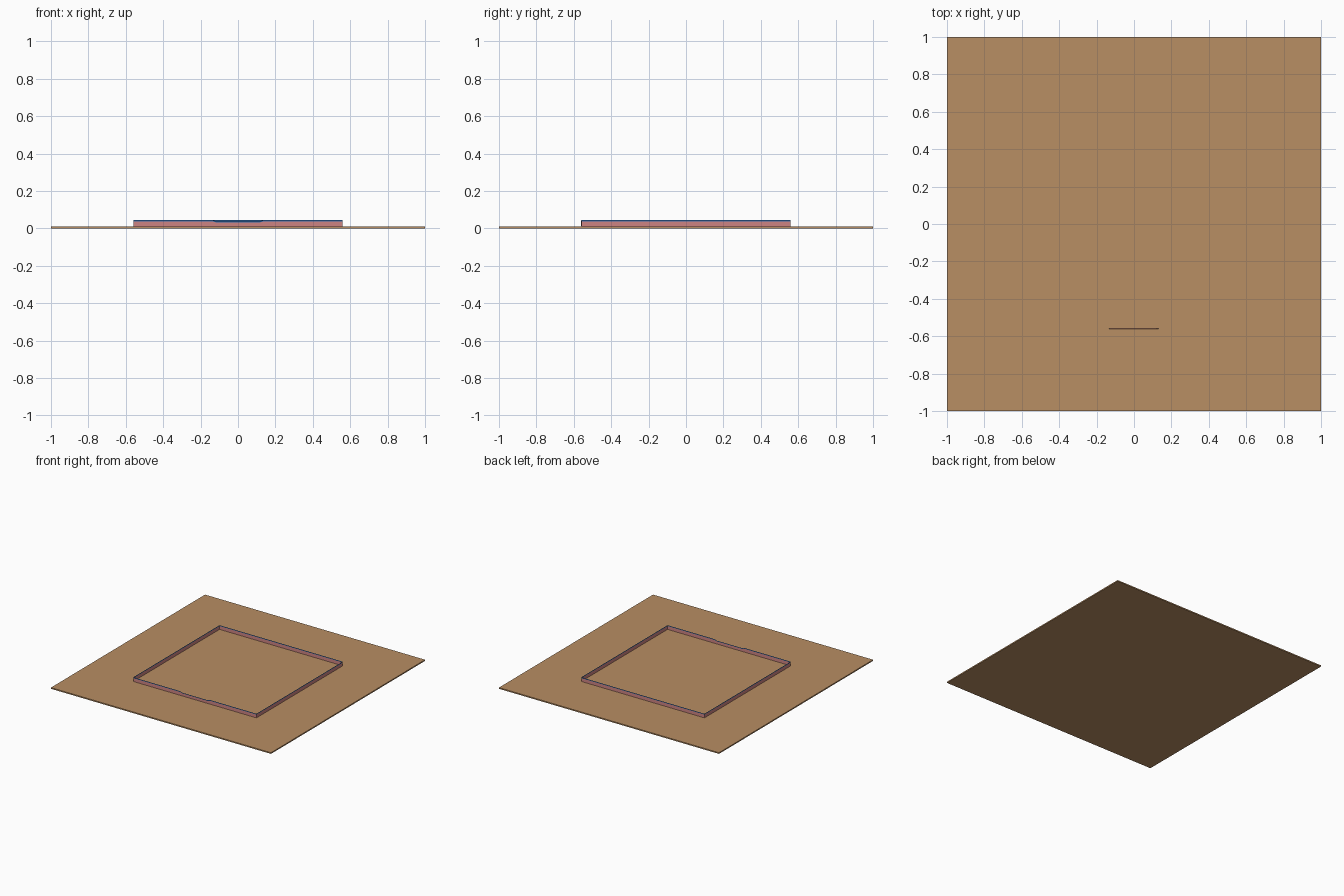
import bpy, math

if "Cube" in bpy.data.objects:
    bpy.data.objects.remove(bpy.data.objects["Cube"])

def mat(name, rgb):
    m = bpy.data.materials.new(name)
    lin = [((c / 255 + 0.055) / 1.055) ** 2.4 for c in rgb]
    m.diffuse_color = (*lin, 1)
    m.use_nodes = True
    m.node_tree.nodes["Principled BSDF"].inputs["Base Color"].default_value = m.diffuse_color
    return m

SAND = mat("sandy_brown", (184, 142, 99))
PINK = mat("dusty_red", (206, 132, 130))
BLUE = mat("blue", (52, 112, 180))

R = 0.56                            # half width of the fence square
Z0, Z1, Z2 = 0.01, 0.037, 0.044     # fence bottom, band bottom, top

# Ground slab
bpy.ops.mesh.primitive_cube_add(size=1, location=(0, 0, 0.005))
slab = bpy.context.object
slab.name = "ground_slab"
slab.scale = (2, 2, 0.01)
slab.data.materials.append(SAND)

def strip(name, columns, angle):
    """Upright sheet on one side: columns of (x, outward lean, z bottom, z band, z top)."""
    verts, faces = [], []
    for x, lean, a, b, c in columns:
        verts += [(x, -R, a), (x, -R - lean / 2, b), (x, -R - lean, c)]
    for i in range(len(columns) - 1):
        p, q = 3 * i, 3 * i + 3
        faces += [(p, q, q + 1, p + 1), (p + 1, q + 1, q + 2, p + 2)]
    me = bpy.data.meshes.new(name)
    me.from_pydata(verts, [], faces)
    me.materials.append(PINK)
    me.materials.append(BLUE)
    for i, f in enumerate(me.polygons):
        f.material_index = i % 2     # upper band is blue
    ob = bpy.data.objects.new(name, me)
    ob.rotation_euler.z = angle
    bpy.context.collection.objects.link(ob)
    return ob

# Plain fence on the right, back and left
for i, side in enumerate(("right", "back", "left"), 1):
    strip(side + "_fence", [(-R, 0, Z0, Z1, Z2), (R, 0, Z0, Z1, Z2)], i * math.pi / 2)

# Front fence beside the entrance
strip("front_fence_left", [(-R, 0, Z0, Z1, Z2), (-0.135, 0, Z0, Z1, Z2)], 0)
strip("front_fence_right", [(0.135, 0, Z0, Z1, Z2), (R, 0, Z0, Z1, Z2)], 0)

# Sagging entrance panel, leaning very slightly outwards
dip = []
for x, t in ((-0.135, 0), (-0.115, 1), (0.115, 1), (0.135, 0)):
    dip.append((x, 0.0006 * t, Z0, Z1 - 0.006 * t, Z2 - 0.007 * t))
strip("entrance_panel", dip, 0)
